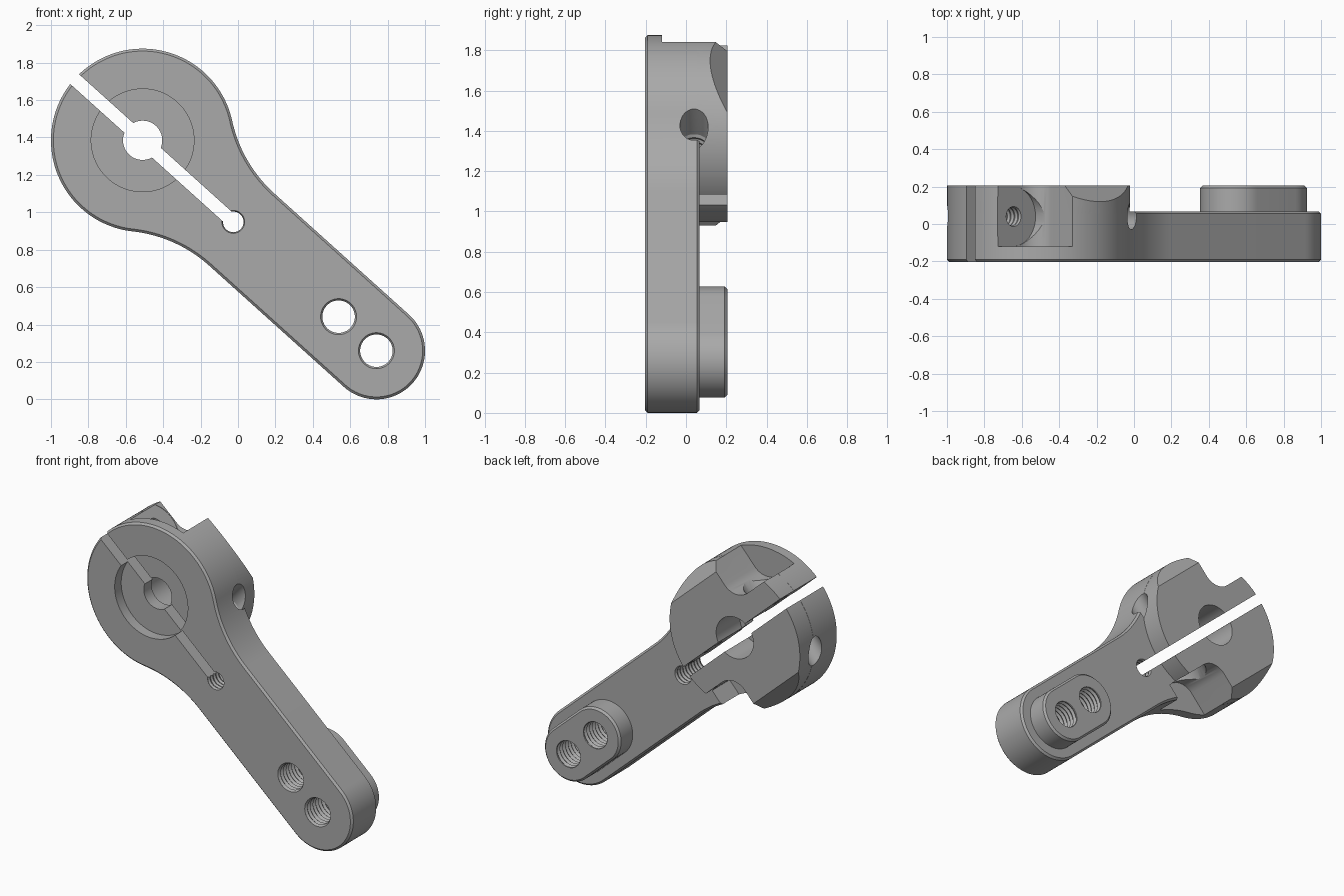
import bpy, bmesh
from math import sin, cos, pi, atan2, hypot

if "Cube" in bpy.data.objects:
    bpy.data.objects.remove(bpy.data.objects["Cube"])

# Layout: u runs along the arm, v across it, y through its thickness
HUB = (-0.51, 1.385)
TIP = (0.74, 0.26)
LEN = hypot(TIP[0] - HUB[0], TIP[1] - HUB[1])
CU, SU = (TIP[0] - HUB[0]) / LEN, (TIP[1] - HUB[1]) / LEN
FRONT, BACK, PLATE_BACK = -0.203, 0.205, 0.068
HUB_R, ARM_R = 0.49, 0.26

metal = bpy.data.materials.new("grey metal")
metal.diffuse_color = (0.40, 0.40, 0.40, 1)
metal.use_nodes = True
metal.node_tree.nodes["Principled BSDF"].inputs["Base Color"].default_value = metal.diffuse_color


def place(u, v, y):
    return (HUB[0] + u * CU - v * SU, y, HUB[1] + u * SU + v * CU)


def loft(name, rings):
    """Closed solid through rings of (u, v, y) points."""
    bm = bmesh.new()
    loops = [[bm.verts.new(place(*p)) for p in ring] for ring in rings]
    n = len(loops[0])
    for a, b in zip(loops, loops[1:]):
        for i in range(n):
            bm.faces.new((a[i], a[(i + 1) % n], b[(i + 1) % n], b[i]))
    bm.faces.new(loops[0])
    bm.faces.new(loops[-1][::-1])
    bmesh.ops.recalc_face_normals(bm, faces=bm.faces)
    me = bpy.data.meshes.new(name)
    bm.to_mesh(me)
    bm.free()
    me.materials.append(metal)
    ob = bpy.data.objects.new(name, me)
    bpy.context.collection.objects.link(ob)
    return ob


def arc(cu, cv, r, a0, a1, n):
    return [(cu + r * cos(a0 + (a1 - a0) * i / n), cv + r * sin(a0 + (a1 - a0) * i / n))
            for i in range(n + 1)]


def along_y(name, layers):
    """Layers of (outline, y)."""
    return loft(name, [[(u, v, y) for u, v in pts] for pts, y in layers])


def circle(u, v, r, n=64):
    return arc(u, v, r, 0, 2 * pi, n)[:-1]


def bore(name, u, r, y0, y1):
    return along_y(name, [(circle(u, 0, r), y0), (circle(u, 0, r), y1)])


def thread_steps(r, a, b, pitch=0.03):
    """Alternating crest and root radii from a to b."""
    n = round(abs(b - a) / pitch * 2)
    return [(r if i % 2 else r * 1.13, a + (b - a) * i / n) for i in range(n + 1)]


def thread_y(name, u, r):
    return along_y(name, [(circle(u, 0, k, 40), y) for k, y in thread_steps(r, -0.26, 0.26)])


def across(name, u, y, steps):
    """Round shape whose axis runs across the arm; steps of (radius, v)."""
    return loft(name, [[(p, v, q) for p, q in circle(u, y, r, 40)] for r, v in steps])


def combine(body, tool, op='DIFFERENCE'):
    m = body.modifiers.new(tool.name, 'BOOLEAN')
    m.object, m.operation, m.solver = tool, op, 'EXACT'
    bpy.context.view_layer.objects.active = body
    bpy.ops.object.modifier_apply(modifier=m.name)
    bpy.data.objects.remove(tool)


def arm_outline(d):
    """Hub circle flaring into the straight arm, inset by d."""
    R, cu = 0.733, 0.714
    cv = ARM_R + R
    t = atan2(cv, cu)
    R += d
    return (arc(0, 0, HUB_R - d, t, 2 * pi - t, 90)
            + arc(cu, -cv, R, pi - t, pi / 2, 20)[1:]
            + arc(LEN, 0, ARM_R - d, -pi / 2, pi / 2, 40)
            + arc(cu, cv, R, -pi / 2, t - pi, 20)[:-1])


def stadium(r):
    return arc(LEN, 0, r, -pi / 2, pi / 2, 32) + arc(LEN - 0.272, 0, r, pi / 2, 1.5 * pi, 32)


# Arm plate with chamfered rims
c = 0.013
arm = along_y("servo_arm", [(arm_outline(c), FRONT), (arm_outline(0), FRONT + c),
                            (arm_outline(0), PLATE_BACK - c), (arm_outline(c), PLATE_BACK)])

# Thick clamp hub, with flats sloping off its back edge
hub = along_y("hub", [(circle(0, 0, HUB_R - 0.0006, 120), -0.05),
                      (circle(0, 0, HUB_R - 0.0006, 120), BACK)])
for s in (1, -1):
    wedge = [(0.389, BACK + 0.0095), (0.6, 0.015), (0.6, BACK + 0.0095)]
    combine(hub, loft("flat", [[(u, s * v, y) for v, y in wedge] for u in (-0.6, 0.6)]))
combine(arm, hub, 'UNION')

# Raised pad behind the tip holes
combine(arm, along_y("pad", [(stadium(0.185), 0.0), (stadium(0.185), BACK - c),
                             (stadium(0.185 - c), BACK)]), 'UNION')

# Shaft recess, shaft bore and clamping slot
combine(arm, bore("recess", 0, 0.275, -0.3, FRONT + 0.07))
combine(arm, bore("shaft_hole", 0, 0.105, -0.3, 0.3))
combine(arm, bore("back_bore", 0, 0.14, -0.05, 0.3))
slot = [(-0.7, -0.035), (0.65, -0.035), (0.65, 0.035), (-0.7, 0.035)]
combine(arm, along_y("slot", [(slot, -0.3), (slot, 0.3)]))

# Two clamp screw seats, each facing the opposite way
SCREW_U, SCREW_Y, FLOOR = 0.34, 0.04, 0.18
for s in (1, -1):
    notch = (arc(-0.29, FLOOR + 0.12, 0.12, -pi / 2, 0, 10)
             + [(-0.17, 0.6), (-0.52, 0.6), (-0.52, FLOOR)])
    notch = [(s * u, s * v) for u, v in notch]
    combine(arm, along_y("notch", [(notch, -0.12), (notch, 0.3)]))
    combine(arm, across("seat", -s * SCREW_U, SCREW_Y,
                        [(0.158, s * (FLOOR - 0.002)), (0.158, s * 0.55)]))
    combine(arm, across("screw_hole", -s * SCREW_U, SCREW_Y,
                        thread_steps(0.048, 0, s * 0.3)))
    combine(arm, across("screw_exit", -s * SCREW_U, SCREW_Y,
                        thread_steps(0.062, 0, -s * 0.24) + [(0.07, -s * 0.241), (0.07, -s * 0.6)]))

# Threaded hole at the slot end and two at the tip
combine(arm, thread_y("slot_end_hole", 0.652, 0.055))
for u in (LEN, LEN - 0.272):
    combine(arm, thread_y("tip_hole", u, 0.087))

bpy.ops.object.select_all(action='DESELECT')
arm.select_set(True)
bpy.context.view_layer.objects.active = arm
bpy.ops.object.shade_smooth_by_angle(angle=0.44)
